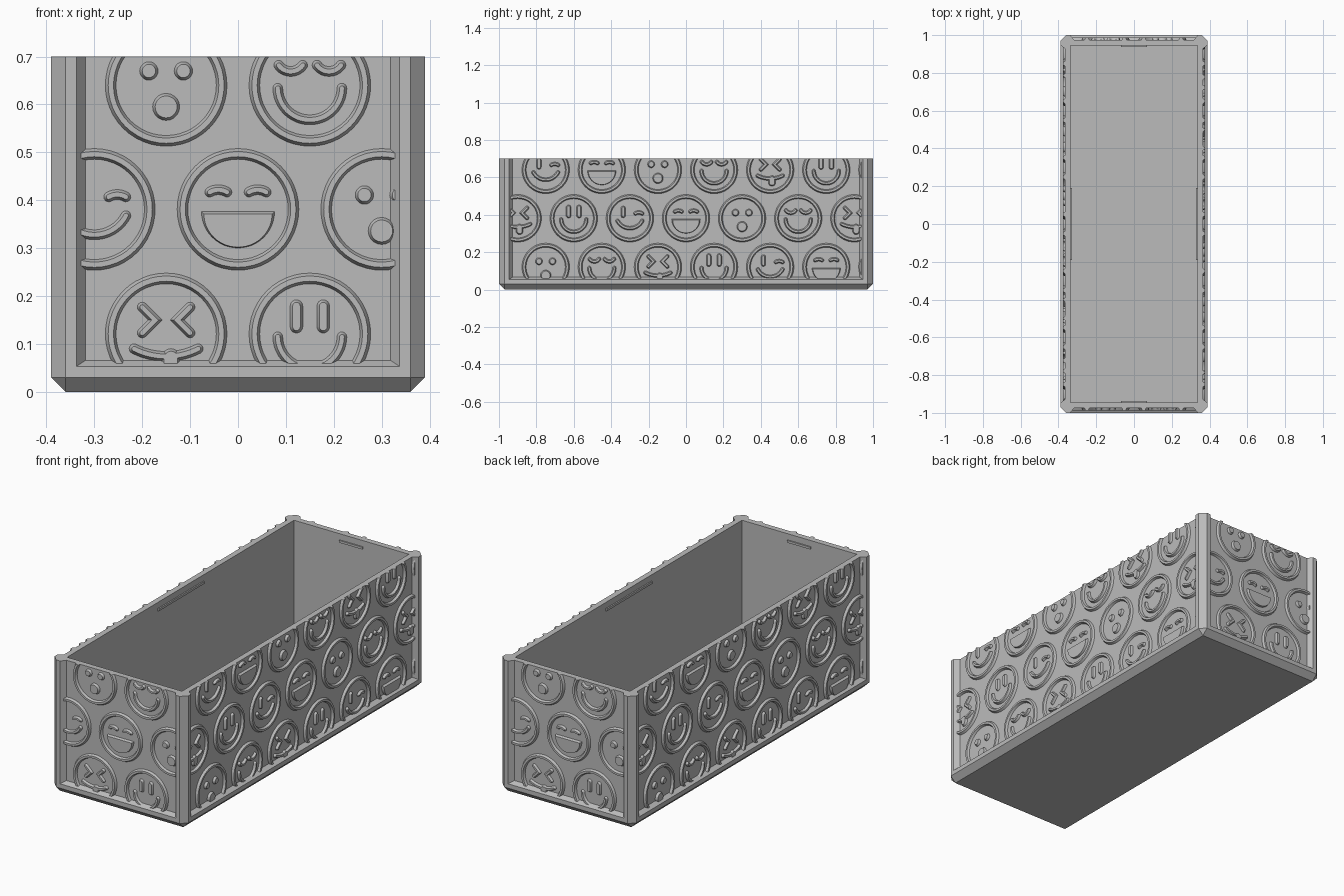
import bpy, bmesh
from math import sin, cos, pi, atan2, asin
from mathutils import Matrix, Vector

cube = bpy.data.objects.get("Cube")
if cube:
    bpy.data.objects.remove(cube, do_unlink=True)

# Overall sizes
HX, HY, TOP = 0.39, 1.0, 0.70
CHAMFER, RECESS, WALL = 0.03, 0.025, 0.055
FLOOR = 0.066
RELIEF, DRAFT, SINK = 0.012, 0.007, 0.004

grey = bpy.data.materials.new("plain grey")
grey.use_nodes = True
grey.diffuse_color = (0.5, 0.5, 0.5, 1)
grey.node_tree.nodes["Principled BSDF"].inputs["Base Color"].default_value = (0.5, 0.5, 0.5, 1)


def finish(name, bm):
    bmesh.ops.recalc_face_normals(bm, faces=bm.faces)
    mesh = bpy.data.meshes.new(name)
    bm.to_mesh(mesh)
    bm.free()
    mesh.materials.append(grey)
    obj = bpy.data.objects.new(name, mesh)
    bpy.context.collection.objects.link(obj)
    return obj


def box(bm, lo, hi):
    lo, hi = Vector(lo), Vector(hi)
    m = Matrix.Translation((lo + hi) / 2) @ Matrix.Diagonal((*(hi - lo), 1))
    bmesh.ops.create_cube(bm, size=1, matrix=m)


def rect(x, y):
    return [(x, y), (-x, y), (-x, -y), (x, -y)]


# Base tray: chamfered underside, rail and sloped rail top
bm = bmesh.new()
octagon = rect(HX - CHAMFER, HY) + rect(HX, HY - CHAMFER)
layers = [(0, rect(HX - CHAMFER, HY - CHAMFER)), (CHAMFER, octagon), (0.053, octagon),
          (FLOOR, rect(HX - RECESS, HY - RECESS))]
for z, outline in layers:
    for x, y in outline:
        bm.verts.new((x, y, z))
bmesh.ops.convex_hull(bm, input=bm.verts)
bmesh.ops.dissolve_limit(bm, angle_limit=0.01, verts=bm.verts, edges=bm.edges)
finish("base_tray", bm)

# Walls
bm = bmesh.new()
ix, iy, px, py = HX - WALL, HY - WALL, HX - RECESS, HY - RECESS
for s in (-1, 1):
    x0, x1 = sorted((s * ix, s * px))
    y0, y1 = sorted((s * iy, s * py))
    box(bm, (x0, -py, CHAMFER), (x1, py, TOP))
    box(bm, (-ix, y0, CHAMFER), (ix, y1, TOP))
finish("walls", bm)

# Corner posts, offsets measured inwards from the outer corner
bm = bmesh.new()
profile = [(0.03, 0), (0, 0.03), (0, 0.0525), (RECESS, 0.072), (WALL, WALL),
           (0.072, RECESS), (0.0525, 0)]
for sx in (-1, 1):
    for sy in (-1, 1):
        face = bm.faces.new([bm.verts.new((sx * (HX - a), sy * (HY - b), CHAMFER))
                             for a, b in profile])
        grown = bmesh.ops.extrude_face_region(bm, geom=[face])["geom"]
        for v in grown:
            if isinstance(v, bmesh.types.BMVert):
                v.co.z = TOP
finish("corner_posts", bm)

# Lid catches inside the walls
bm = bmesh.new()
for s in (-1, 1):
    x0, x1 = sorted((s * ix, s * (ix - 0.007)))
    y0, y1 = sorted((s * iy, s * (iy - 0.007)))
    box(bm, (x0, -0.19, 0.656), (x1, 0.19, 0.668))
    box(bm, (-0.068, y0, 0.656), (0.068, y1, 0.668))
finish("lid_catches", bm)


# Relief helpers: local frame is (u, -height, v)
def loft(bm, stages, ends=True):
    loops = [[bm.verts.new((u, -h, v)) for u, v in pts] for pts, h in stages]
    pairs = list(zip(loops, loops[1:]))
    if not ends:
        pairs.append((loops[-1], loops[0]))
    n = len(loops[0])
    for a, b in pairs:
        for i in range(n):
            j = (i + 1) % n
            bm.faces.new((a[i], a[j], b[j], b[i]))
    if ends:
        bm.faces.new(loops[0])
        bm.faces.new(loops[-1])


def circle(c, r, n=20):
    return [(c[0] + r * cos(2 * pi * i / n), c[1] + r * sin(2 * pi * i / n)) for i in range(n)]


def dot(bm, c, r):
    loft(bm, [(circle(c, r), -SINK), (circle(c, r - DRAFT), RELIEF)])


def ring(bm, c):
    loft(bm, [(circle(c, r, 48), h) for r, h in
              ((0.129, -SINK), (0.121, RELIEF), (0.110, RELIEF), (0.103, -SINK))], ends=False)


def stroke_outline(path, w):
    """Outline of a round-ended stroke along an open path."""
    pts = [Vector(p) for p in path]
    out = []
    for line in (pts, pts[::-1]):
        for i, p in enumerate(line):
            d0 = (p - line[max(i - 1, 0)]).normalized()
            d1 = (line[min(i + 1, len(line) - 1)] - p).normalized()
            d = (d0 + d1).normalized()
            miter = w / max(d.dot(d1 if d1.length else d0), 0.5)
            out.append(p + Vector((d.y, -d.x)) * miter)
        a = atan2(-d.x, d.y)
        out += [p + w * Vector((cos(a + pi * k / 8), sin(a + pi * k / 8))) for k in range(1, 8)]
    return out


def stroke(bm, c, path, w):
    path = [(c[0] + u, c[1] + v) for u, v in path]
    loft(bm, [(stroke_outline(path, w), -SINK), (stroke_outline(path, w - DRAFT), RELIEF)])


def arc(u, v, half, sag, n=14):
    """Arc hanging by sag between two ends, or arching up when sag is negative."""
    r = (half * half + sag * sag) / (2 * abs(sag))
    a = asin(min(1, half / r))
    if abs(sag) > half:
        a = pi - a
    s = 1 if sag > 0 else -1
    steps = [a * (2 * i / n - 1) for i in range(n + 1)]
    return [(u + r * sin(t), v - sag + s * r * (1 - cos(t))) for t in steps]


def half_moon(c, inset):
    r, n = 0.078 - inset, 24
    return [(c[0] + r * cos(pi + pi * i / n), c[1] - 0.003 - inset + (r - inset * 0.3) * sin(pi + pi * i / n))
            for i in range(n + 1)]


# Faces
def smile(bm, c):
    for s in (-1, 1):
        stroke(bm, c, [(s * 0.028, 0.015), (s * 0.028, 0.058)], 0.015)
    stroke(bm, c, arc(0, -0.006, 0.067, 0.066, 24), 0.012)


def tongue(bm, c):
    for s in (-1, 1):
        stroke(bm, c, [(s * 0.05, 0.056), (s * 0.023, 0.029), (s * 0.05, 0.002)], 0.012)
    stroke(bm, c, arc(0, -0.031, 0.067, 0.016), 0.012)
    stroke(bm, c, [(0.01, -0.05), (0.01, -0.068)], 0.021)


def wink(bm, c):
    stroke(bm, c, [(-0.036, 0.015), (-0.036, 0.053)], 0.014)
    stroke(bm, c, arc(0.048, 0.026, 0.018, -0.005), 0.012)
    stroke(bm, c, arc(0, -0.013, 0.066, 0.04, 20), 0.012)


def laugh(bm, c):
    for s in (-1, 1):
        stroke(bm, c, arc(s * 0.041, 0.036, 0.018, -0.005), 0.012)
    loft(bm, [(half_moon(c, 0), -SINK), (half_moon(c, DRAFT), RELIEF)])


def surprised(bm, c):
    for s in (-1, 1):
        dot(bm, (c[0] + s * 0.036, c[1] + 0.03), 0.021)
    dot(bm, (c[0], c[1] - 0.045), 0.03)


def content(bm, c):
    for s in (-1, 1):
        stroke(bm, c, arc(s * 0.04, 0.042, 0.025, 0.013), 0.012)
    stroke(bm, c, arc(0, -0.006, 0.067, 0.066, 24), 0.012)


FACES = [tongue, smile, wink, laugh, surprised, content]


def relief_panel(name, half, plane, turn):
    bm = bmesh.new()
    for v, shift, first in ((0.121, 0.15, 1), (0.381, 0, 3), (0.64, 0.15, 5)):
        for k in range(-4, 5):
            c = (0.3 * k + shift, v)
            if abs(c[0]) < half + 0.1:
                ring(bm, c)
                FACES[(first + k) % 6](bm, c)
    # Trim to the panel, closing the cuts
    cuts = [((0, 0, TOP), (0, 0, 1)), ((0, 0, 0.045), (0, 0, -1)),
            ((half, 0, 0), (1, 0, 0)), ((-half, 0, 0), (-1, 0, 0))]
    for co, no in cuts:
        bmesh.ops.bisect_plane(bm, geom=bm.verts[:] + bm.edges[:] + bm.faces[:],
                               plane_co=co, plane_no=no, clear_outer=True)
        rim = [e for e in bm.edges if e.is_boundary]
        bmesh.ops.holes_fill(bm, edges=rim, sides=0)
    bmesh.ops.transform(bm, matrix=Matrix.Rotation(turn, 4, "Z") @ Matrix.Translation((0, -plane, 0)),
                        verts=bm.verts)
    obj = finish(name, bm)
    bpy.ops.object.select_all(action="DESELECT")
    obj.select_set(True)
    bpy.context.view_layer.objects.active = obj
    bpy.ops.object.shade_smooth_by_angle(angle=pi / 6)


for i, side in enumerate(("front", "left", "back", "right")):
    along, out = ((HX, HY) if i % 2 == 0 else (HY, HX))
    relief_panel(side + "_relief", along - 0.05, out - RECESS, i * pi / 2)
